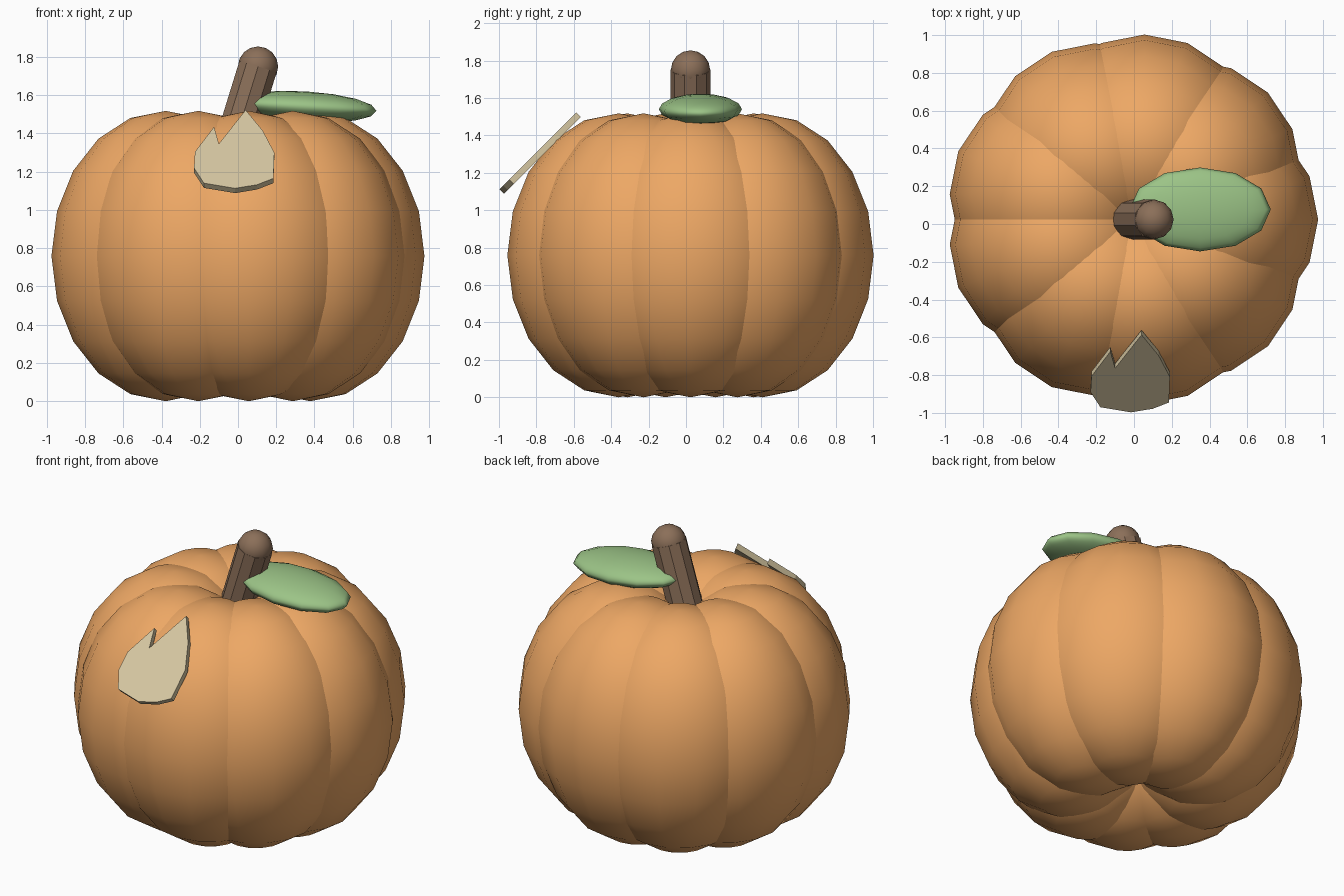
import bpy, bmesh, math
from mathutils import Vector

if "Cube" in bpy.data.objects:
    bpy.data.objects.remove(bpy.data.objects["Cube"])


def material(name, rgb):
    m = bpy.data.materials.new(name)
    m.diffuse_color = (*rgb, 1)
    m.use_nodes = True
    m.node_tree.nodes["Principled BSDF"].inputs["Base Color"].default_value = m.diffuse_color
    return m


ORANGE = material("orange", (0.85, 0.39, 0.13))
BROWN = material("brown", (0.26, 0.16, 0.10))
GREEN = material("green", (0.33, 0.55, 0.24))
CREAM = material("cream", (0.67, 0.57, 0.36))


def finish(name, mat, angle=None):
    ob = bpy.context.object
    ob.name = name
    ob.data.materials.append(mat)
    if angle:
        bpy.ops.object.shade_smooth_by_angle(angle=math.radians(angle))
    return ob


def ellipsoid(name, loc, size, mat, seg, rings, rot=(0, 0, 0)):
    bpy.ops.mesh.primitive_uv_sphere_add(segments=seg, ring_count=rings, radius=1,
                                         location=loc, rotation=rot)
    bpy.context.object.scale = size
    return finish(name, mat, 60)


# Pumpkin body: nine overlapping lobes in a ring
CX, CY = -0.012, 0.024
for i in range(9):
    a = math.radians(40 * i)
    ellipsoid(f"lobe_{i + 1}", (CX + 0.39 * math.cos(a), CY + 0.39 * math.sin(a), 0.759),
              (0.597, 0.595, 0.759), ORANGE, 16, 10)

# Leaning faceted stem with a round tip
tilt = 0.3
tip = Vector((0.105, CY, 1.75))
axis = Vector((math.sin(tilt), 0, math.cos(tilt)))
length = 0.46
bpy.ops.mesh.primitive_cylinder_add(vertices=10, radius=0.107, depth=length,
                                    location=tip - axis * length / 2, rotation=(0, tilt, 0))
finish("stem", BROWN)
ellipsoid("stem_tip", tip, (0.105, 0.105, 0.105), BROWN, 12, 8)

# Leaf beside the stem
ellipsoid("leaf", (0.35, 0.077, 1.54), (0.375, 0.222, 0.08), GREEN, 12, 8, (0, 0.06, 0))

# Flame-shaped plate leaning 45 degrees against the front
outline = [(0.04, 1.523), (-0.10, 1.346), (-0.125, 1.435), (-0.225, 1.304), (-0.23, 1.22),
           (-0.178, 1.14), (-0.015, 1.113), (0.10, 1.132), (0.185, 1.165), (0.19, 1.30),
           (0.13, 1.414)]
bm = bmesh.new()
face = bm.faces.new([bm.verts.new((x, z - 2.11, z)) for x, z in outline])
ext = bmesh.ops.extrude_face_region(bm, geom=[face], use_keep_orig=True)
bmesh.ops.translate(bm, vec=(0, 0.025, -0.025),
                    verts=[g for g in ext["geom"] if isinstance(g, bmesh.types.BMVert)])
bmesh.ops.recalc_face_normals(bm, faces=bm.faces)
mesh = bpy.data.meshes.new("flame_plate")
bm.to_mesh(mesh)
bm.free()
plate = bpy.data.objects.new("flame_plate", mesh)
mesh.materials.append(CREAM)
bpy.context.collection.objects.link(plate)
